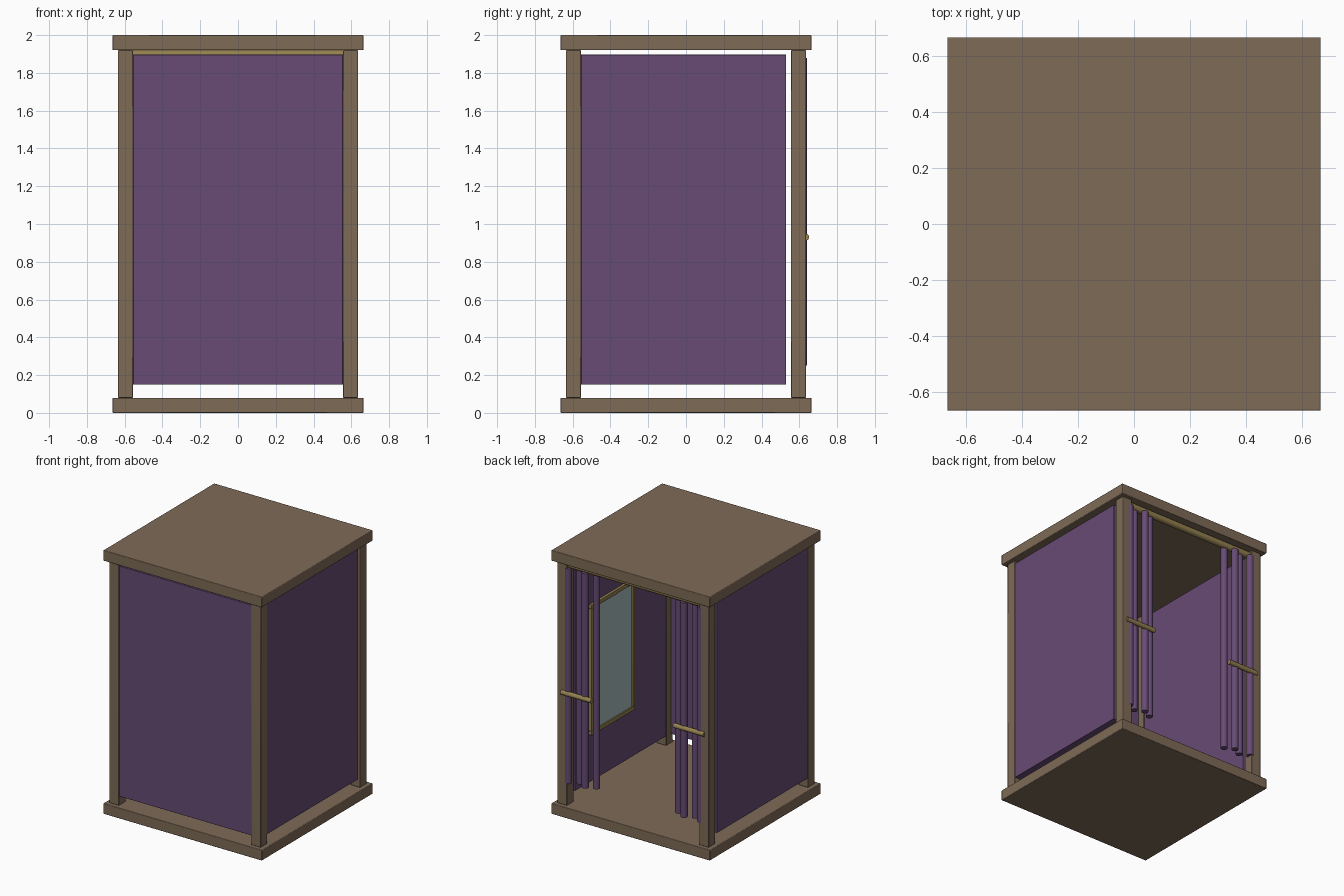
import bpy, math

cube = bpy.data.objects.get("Cube")
if cube:
    bpy.data.objects.remove(cube, do_unlink=True)


def material(name, rgb, rough=0.6):
    m = bpy.data.materials.new(name)
    m.use_nodes = True
    m.diffuse_color = (*rgb, 1)
    bsdf = m.node_tree.nodes["Principled BSDF"]
    bsdf.inputs["Base Color"].default_value = (*rgb, 1)
    bsdf.inputs["Roughness"].default_value = rough
    return m


WOOD = material("brown wood", (0.21, 0.145, 0.095))
CLOTH = material("purple cloth", (0.135, 0.07, 0.175))
BRASS = material("brass", (0.30, 0.22, 0.08))
GLASS = material("mirror glass", (0.38, 0.48, 0.50))


def finish(obj, name, mat):
    obj.name = name
    obj.data.materials.append(mat)
    bpy.ops.object.shade_smooth_by_angle()
    return obj


def box(name, lo, hi, mat, bevel=0.004):
    """Box between two opposite corners, with slightly softened edges."""
    bpy.ops.mesh.primitive_cube_add(
        size=1, location=[(a + b) / 2 for a, b in zip(lo, hi)])
    obj = bpy.context.object
    obj.scale = [b - a for a, b in zip(lo, hi)]
    bpy.ops.object.transform_apply(location=False, rotation=False, scale=True)
    if bevel:
        mod = obj.modifiers.new("soft edges", "BEVEL")
        mod.width = bevel
        mod.segments = 2
    return finish(obj, name, mat)


def tube(name, centre, radius, length, mat, along_x=False):
    """Round bar, upright or lying along x."""
    bpy.ops.mesh.primitive_cylinder_add(
        vertices=20, radius=radius, depth=length, location=centre,
        rotation=(0, math.pi / 2 if along_x else 0, 0))
    return finish(bpy.context.object, name, mat)


SLAB = 0.665           # half width of floor and roof
OUT, IN = 0.635, 0.555  # outer and inner faces of the posts
LOW, HIGH = 0.08, 1.92  # floor top and roof underside

# Floor and roof
box("floor", (-SLAB, -SLAB, 0), (SLAB, SLAB, LOW), WOOD)
box("roof", (-SLAB, -SLAB, HIGH), (SLAB, SLAB, 2), WOOD)

# Corner posts
for sx, side in ((-1, "right"), (1, "left")):
    for sy, end in ((-1, "front"), (1, "back")):
        cx, cy = sx * (OUT + IN) / 2, sy * (OUT + IN) / 2
        h = (OUT - IN) / 2
        box(f"{end}_{side}_post", (cx - h, cy - h, LOW),
            (cx + h, cy + h, HIGH), WOOD)

# Wall panels on three sides
box("front_wall", (-IN, -0.632, 0.15), (IN, -0.61, 1.897), CLOTH, 0.002)
for sx, side in ((-1, "right"), (1, "left")):
    x0, x1 = sorted((sx * 0.56, sx * 0.632))
    box(f"{side}_wall", (x0, -IN, 0.15), (x1, 0.53, 1.897), CLOTH, 0.002)

# Curtain rail across the open back
tube("curtain_rail", (0, 0.595, 1.895), 0.025, 2 * IN, BRASS, True)

# Gathered curtains with tiebacks
for sx, side in ((-1, "right"), (1, "left")):
    for i in range(4):
        y = 0.615 if i % 2 else 0.58
        tube(f"{side}_curtain_fold_{i + 1}",
             (sx * (0.345 + 0.07 * i), y, 1.065), 0.025, 1.63, CLOTH)
    tube(f"{side}_tieback", (sx * 0.472, 0.634, 0.93), 0.018, 0.255,
         BRASS, True)

# Framed mirror on the inside of the left wall
Y0, Y1, Z0, Z1, RIM = -0.165, 0.36, 0.51, 1.5, 0.03
box("mirror_glass", (0.55, Y0 + RIM, Z0 + RIM), (0.562, Y1 - RIM, Z1 - RIM),
    GLASS, 0)
for name, y0, y1, z0, z1 in (("bottom", Y0, Y1, Z0, Z0 + RIM),
                             ("top", Y0, Y1, Z1 - RIM, Z1),
                             ("front", Y0, Y0 + RIM, Z0 + RIM, Z1 - RIM),
                             ("back", Y1 - RIM, Y1, Z0 + RIM, Z1 - RIM)):
    box(f"mirror_frame_{name}", (0.54, y0, z0), (0.565, y1, z1), BRASS, 0.003)
